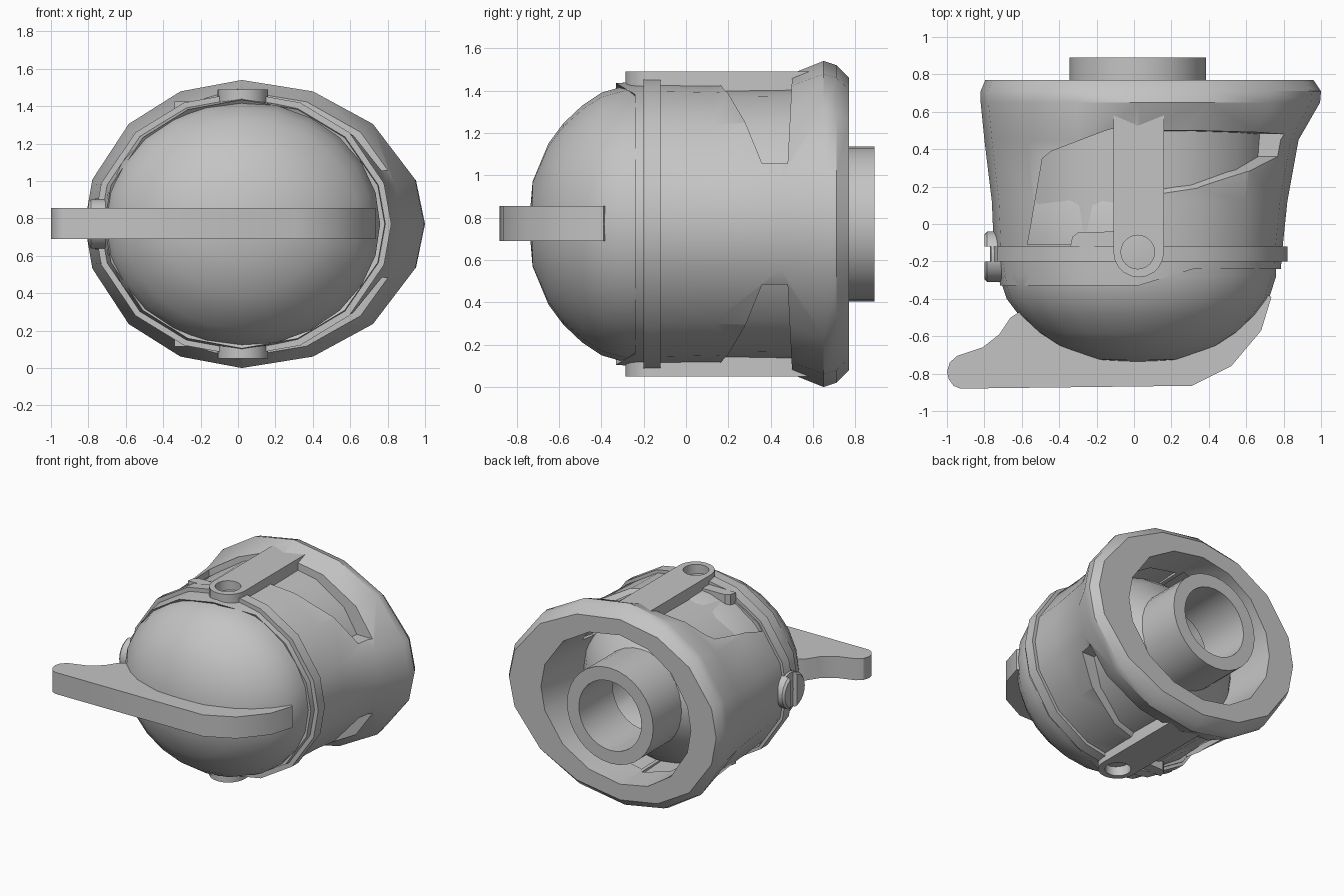
import bpy, bmesh, math
from mathutils import Vector

if "Cube" in bpy.data.objects:
    bpy.data.objects.remove(bpy.data.objects["Cube"])

CX, CZ = 0.02, 0.77
ANGLES = [0, 18, 44, 67, 90, 113, 136, 162, 180, 198, 224, 247, 270, 293, 316, 342]

grey = bpy.data.materials.new("plain grey")
grey.diffuse_color = (0.55, 0.55, 0.55, 1)
grey.use_nodes = True
grey.node_tree.nodes["Principled BSDF"].inputs["Base Color"].default_value = grey.diffuse_color


def make(name, bm):
    bmesh.ops.recalc_face_normals(bm, faces=bm.faces[:])
    me = bpy.data.meshes.new(name)
    bm.to_mesh(me)
    bm.free()
    me.materials.append(grey)
    ob = bpy.data.objects.new(name, me)
    bpy.context.collection.objects.link(ob)
    return ob


def loft(name, rings, closed=False):
    """Skin a list of equal-length rings; closed joins last to first, else ends are capped."""
    bm = bmesh.new()
    vs = [[bm.verts.new(p) for p in r] for r in rings]
    n = len(rings[0])
    for i in range(len(vs) if closed else len(vs) - 1):
        a, b = vs[i], vs[(i + 1) % len(vs)]
        for j in range(n):
            k = (j + 1) % n
            bm.faces.new((a[j], a[k], b[k], b[j]))
    if not closed:
        bm.faces.new(vs[0])
        bm.faces.new(vs[-1])
    return make(name, bm)


def ring(yl, yr, xl, xr, hz):
    """Sixteen-sided section with separate left and right half widths."""
    pts = []
    for a in ANGLES:
        c, s = math.cos(math.radians(a)), math.sin(math.radians(a))
        right = c > 0.01
        pts.append((CX + c * (xr if right else xl), yr if right else yl, CZ + s * hz))
    return pts


def circle(y, rx, rz, n=24):
    return [(CX + rx * math.cos(2 * math.pi * i / n), y,
             CZ + rz * math.sin(2 * math.pi * i / n)) for i in range(n)]


def prism(name, pts, axis, lo, hi, flip=False):
    """Extrude a 2D outline along z (xy points) or x (yz points); flip mirrors it in z."""
    def place(p, t):
        v = (p[0], p[1], t) if axis == 'z' else (t, p[0], p[1])
        return (v[0], v[1], 2 * CZ - v[2]) if flip else v
    return loft(name, [[place(p, lo) for p in pts], [place(p, hi) for p in pts]])


def cut(ob, cutters):
    for c in cutters:
        m = ob.modifiers.new("cut", 'BOOLEAN')
        m.operation, m.object, m.solver = 'DIFFERENCE', c, 'EXACT'
        c.hide_render = True
    bpy.context.view_layer.update()
    dg = bpy.context.evaluated_depsgraph_get()
    me = bpy.data.meshes.new_from_object(ob.evaluated_get(dg))
    ob.modifiers.clear()
    ob.data = me


# inner ball with a hollow back
profile = [(-.74, .02), (-.725, .2), (-.65, .38), (-.58, .475), (-.49, .56), (-.4, .62),
           (-.28, .655), (-.1, .655), (.1, .65), (.3, .57), (.42, .48), (.55, .32),
           (.5, .29), (.1, .29)]
ball = loft("inner_ball", [circle(y, r * 1.13, r) for y, r in profile])

# rear tube
tube = loft("rear_tube", [circle(.48, .365, .365, 32), circle(.89, .365, .365, 32),
                          circle(.89, .265, .265, 32), circle(.48, .265, .265, 32)], True)

# outer shell with flared rear rim
shell = loft("outer_shell", [
    ring(-.33, -.24, .735, .765, .665), ring(-.12, -.12, .77, .775, .68),
    ring(.12, .12, .78, .80, .675), ring(.45, .45, .82, .86, .69),
    ring(.65, .65, .84, .975, .77), ring(.71, .71, .84, .98, .75),
    ring(.77, .77, .815, .94, .69), ring(.77, .77, .60, .67, .57),
    ring(.35, .35, .58, .60, .56), ring(-.22, -.2, .58, .58, .56)], True)

# core seen inside the recesses
core = loft("inner_core", [
    ring(-.2, -.2, .72, .72, .65), ring(.3, .3, .73, .73, .655), ring(.66, .66, .74, .76, .66),
    ring(.66, .66, .63, .69, .59), ring(.3, .3, .59, .61, .57), ring(-.2, -.2, .59, .59, .57)], True)

# raised band round the front opening
band = loft("front_band", [
    ring(-.2, -.2, .79, .80, .705), ring(-.12, -.12, .79, .80, .705),
    ring(-.12, -.12, .68, .68, .6), ring(-.2, -.2, .68, .68, .6)], True)

# recess and hole cutters, top and bottom
side_notch = [(.11, 1.7), (.14, 1.45), (.2, 1.385), (.28, 1.25), (.36, 1.055),
              (.48, 1.055), (.5, 1.44), (.5, 1.7)]
top_recess = [(.0, .54), (-.15, .5), (-.44, .39), (-.49, .35), (-.55, 0), (-.57, -.11), (.0, -.11)]
hole = [(CX + .09 * math.cos(math.pi * i / 12), -.15 + .09 * math.sin(math.pi * i / 12))
        for i in range(24)]
notches, holes = [], []
for f in (False, True):
    notches.append(prism("notch_cutter", side_notch, 'x', .03, 1.3, f))
    notches.append(prism("recess_cutter", top_recess, 'z', .95, 1.75, f))
    holes.append(prism("hole_cutter", hole, 'z', 1.36, 1.8, f))
cut(shell, notches + holes)
cut(band, holes)
cut(core, holes)

# straps with rounded pivot ends, and small tabs beside them
end = [(.025 + .135 * math.cos(math.pi * (1 + i / 10)),
        -.15 + .135 * math.sin(math.pi * (1 + i / 10))) for i in range(11)]
strap_outline = end + [(.16, .6), (-.11, .6)]
tab_outline = [(-.34, -.12), (-.33, -.07), (-.3, -.045), (-.1, -.04), (-.1, -.12)]
parts = [ball, tube, shell, core, band]
for f, side in ((False, "top"), (True, "bottom")):
    strap = prism(side + "_strap", strap_outline, 'z', 1.37, 1.49, f)
    cut(strap, holes)
    tab = prism(side + "_tab", tab_outline, 'z', 1.3, 1.425, f)
    parts += [strap, tab]

# front fin
fin = prism("front_fin", [
    (-1, -.79), (-.985, -.74), (-.945, -.705), (-.81, -.66), (-.72, -.59), (-.66, -.5),
    (-.5, -.4), (.5, -.3), (.735, -.39), (.68, -.57), (.52, -.76), (.31, -.865),
    (-.93, -.88), (-.965, -.865), (-.99, -.83)], 'z', .69, .855)
parts.append(fin)

# slotted side bolt
bolt_rings = [[(x, -.175 + r * math.cos(math.pi * i / 12), CZ + r * math.sin(math.pi * i / 12))
               for i in range(24)] for x, r in ((-.6, .135), (-.785, .135), (-.8, .12))]
bolt = loft("side_bolt", bolt_rings)
slot = prism("slot_cutter", [(-.9, -.2), (-.765, -.2), (-.765, -.12), (-.9, -.12)], 'z', .5, 1.1)
cut(bolt, [slot])
parts.append(bolt)

# remove helpers and shade
for c in notches + holes + [slot]:
    bpy.data.objects.remove(c)
bpy.ops.object.select_all(action='DESELECT')
for ob in parts:
    ob.select_set(True)
bpy.context.view_layer.objects.active = parts[0]
bpy.ops.object.shade_smooth_by_angle(angle=math.radians(32))
